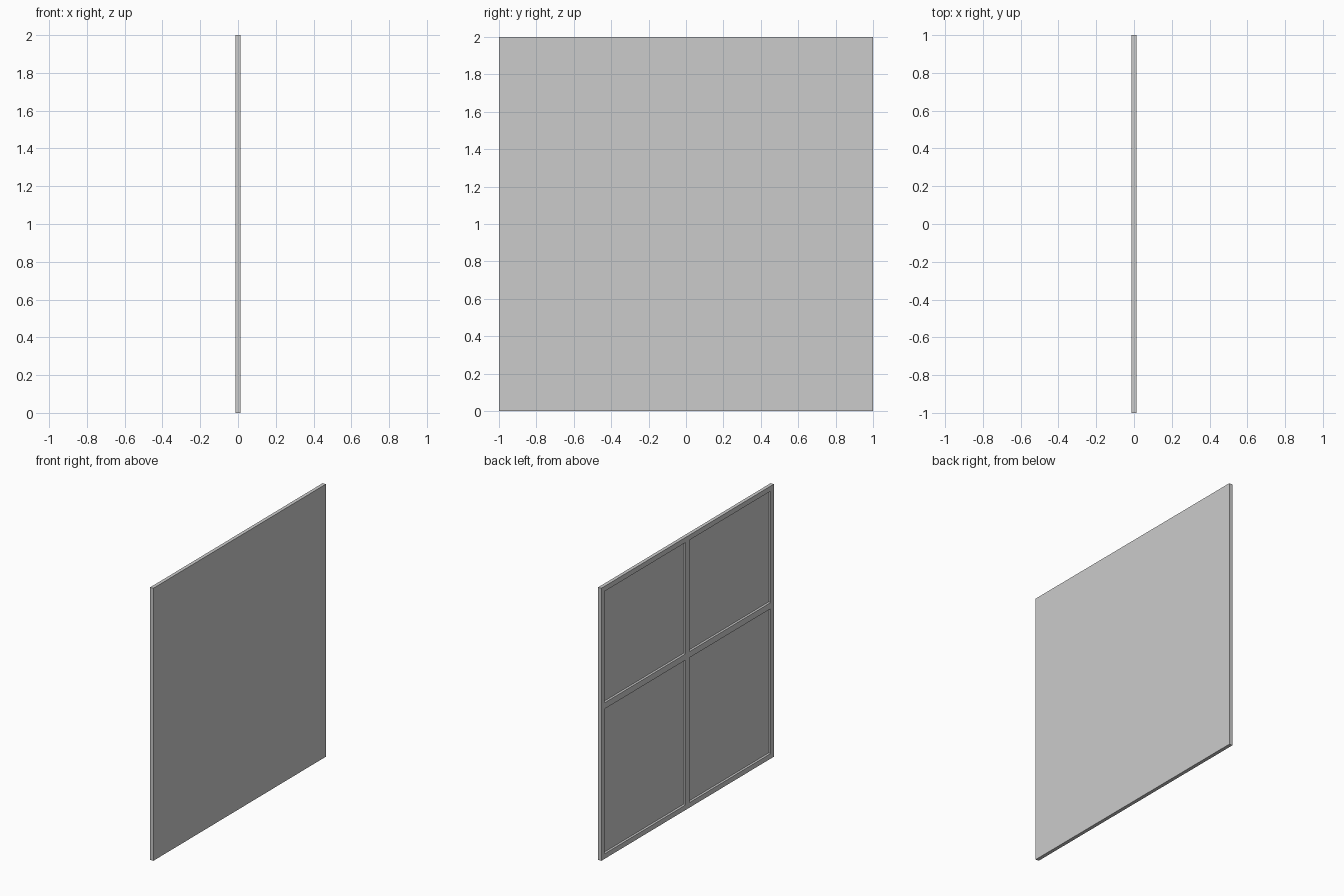
import bpy

if "Cube" in bpy.data.objects:
    bpy.data.objects.remove(bpy.data.objects["Cube"])

# Thin square panel: flat on +x, a raised four-pane lattice on -x
T = 0.013          # half thickness
RECESS = 0.003     # x of the pane surface
ys = [-1, -0.963, -0.022, 0.022, 0.963, 1]
zs = [0, 0.037, 1.10, 1.145, 1.963, 2]
BEVEL = 0.006      # slope of the recess walls

verts, faces = [], []


def quad(*pts):
    n = len(verts)
    verts.extend(pts)
    faces.append(tuple(range(n, n + 4)))


def ring(x, y0, y1, z0, z1):
    return [(x, y0, z0), (x, y0, z1), (x, y1, z1), (x, y1, z0)]


# Lattice bars and recessed panes
for i in range(5):
    for j in range(5):
        cell = (ys[i], ys[i + 1], zs[j], zs[j + 1])
        outer = ring(-T, *cell)
        if i in (1, 3) and j in (1, 3):
            inner = ring(-RECESS, cell[0] + BEVEL, cell[1] - BEVEL,
                         cell[2] + BEVEL, cell[3] - BEVEL)
            for k in range(4):
                m = (k + 1) % 4
                quad(outer[k], outer[m], inner[m], inner[k])
            quad(*inner)
        else:
            quad(*outer)

# Flat back and outer edges
front, back = ring(-T, -1, 1, 0, 2), ring(T, -1, 1, 0, 2)
quad(*back[::-1])
for k in range(4):
    m = (k + 1) % 4
    quad(front[k], back[k], back[m], front[m])

mesh = bpy.data.meshes.new("window_panel")
mesh.from_pydata(verts, [], faces)
panel = bpy.data.objects.new("window_panel", mesh)
bpy.context.collection.objects.link(panel)

# Weld the pieces and make all faces point outwards
bpy.context.view_layer.objects.active = panel
panel.select_set(True)
bpy.ops.object.mode_set(mode='EDIT')
bpy.ops.mesh.select_all(action='SELECT')
bpy.ops.mesh.remove_doubles(threshold=0.0001)
bpy.ops.mesh.normals_make_consistent(inside=False)
bpy.ops.object.mode_set(mode='OBJECT')
